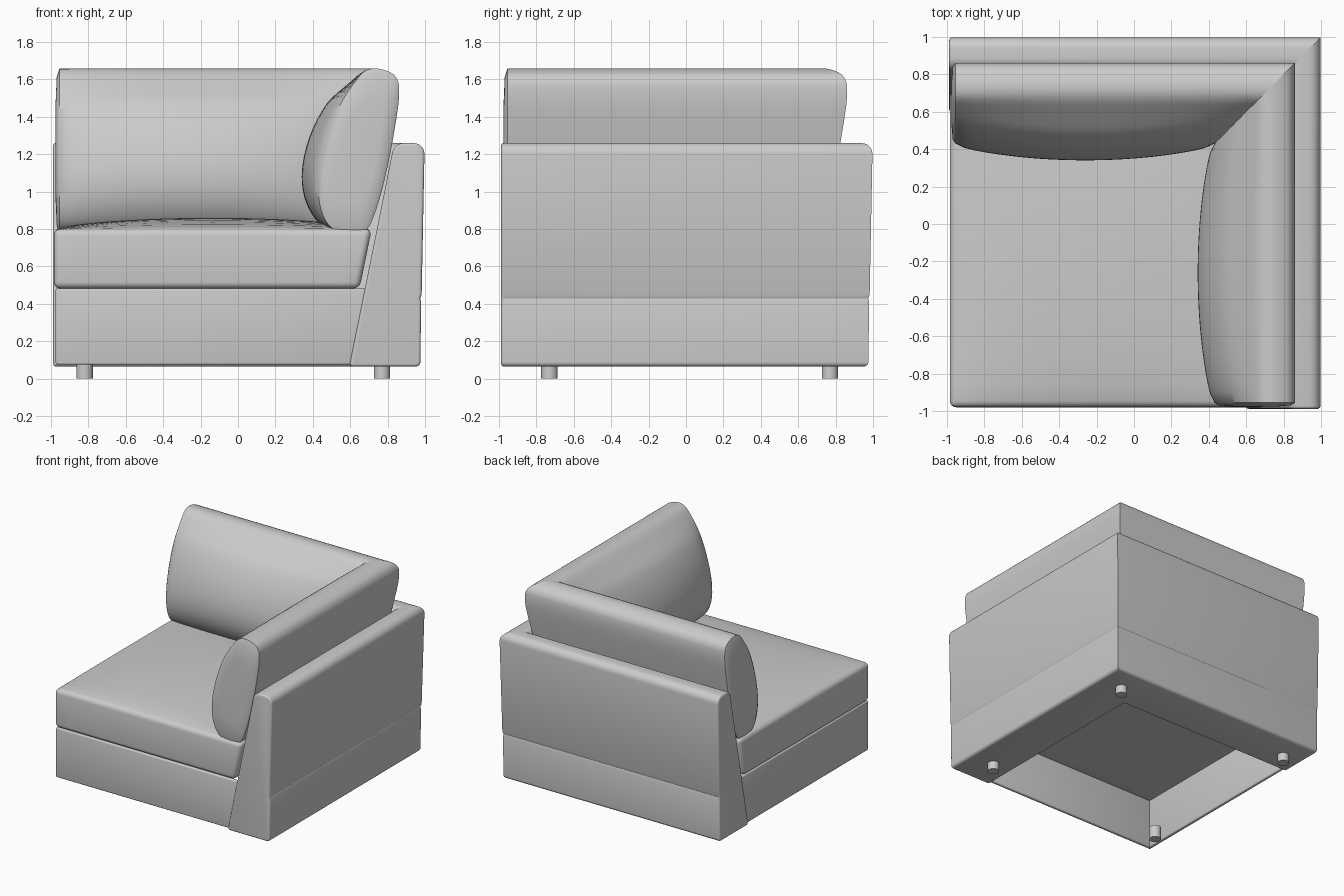
import bpy, bmesh, math
from mathutils import Vector, Matrix
from mathutils.geometry import interpolate_bezier

if "Cube" in bpy.data.objects:
    bpy.data.objects.remove(bpy.data.objects["Cube"])

SWAP = Matrix(((0, 1, 0, 0), (1, 0, 0, 0), (0, 0, 1, 0), (0, 0, 0, 1)))


def finish(name, bm, bevel=0.0, segments=4):
    bmesh.ops.recalc_face_normals(bm, faces=bm.faces)
    mesh = bpy.data.meshes.new(name)
    bm.to_mesh(mesh)
    bm.free()
    obj = bpy.data.objects.new(name, mesh)
    bpy.context.collection.objects.link(obj)
    bpy.ops.object.select_all(action='DESELECT')
    obj.select_set(True)
    bpy.context.view_layer.objects.active = obj
    if bevel:
        mod = obj.modifiers.new("Bevel", 'BEVEL')
        mod.width, mod.segments = bevel, segments
        mod.limit_method, mod.angle_limit = 'ANGLE', math.radians(40)
        bpy.ops.object.modifier_apply(modifier=mod.name)
    bpy.ops.object.shade_smooth_by_angle(angle=math.radians(35))
    return obj


def mirror_diagonal(obj, name):
    """Copy a part across the plane x = y."""
    twin = obj.copy()
    twin.data = obj.data.copy()
    twin.name = twin.data.name = name
    twin.data.transform(SWAP)
    twin.data.flip_normals()
    bpy.context.collection.objects.link(twin)


def rounded(corners):
    """Profile from (x, z, corner radius)."""
    out, n = [], len(corners)
    for i, (x, z, r) in enumerate(corners):
        p = Vector((x, z))
        if not r:
            out.append(p)
            continue
        a = p + (Vector(corners[i - 1][:2]) - p).normalized() * r
        b = p + (Vector(corners[(i + 1) % n][:2]) - p).normalized() * r
        out += [q.to_2d() for q in interpolate_bezier(a, a.lerp(p, .55), b.lerp(p, .55), b, 7)]
    return out


def smooth_loop(pts, steps=5):
    """Closed smooth curve through the points."""
    v, out, n = [Vector(p) for p in pts], [], len(pts)
    for i in range(n):
        a, b, c, d = v[i - 1], v[i], v[(i + 1) % n], v[(i + 2) % n]
        k = (c - b).length / 3
        curve = interpolate_bezier(b, b + (c - a).normalized() * k,
                                   c - (d - b).normalized() * k, c, steps + 1)
        out += [q.to_2d() for q in curve[:-1]]
    return out


def sweep(name, profile, y0, rings=1, bulge=0.0, puff=0.0, bevel=0.0):
    """Run an xz profile from the front end y0 to the mitre plane y = x."""
    bm = bmesh.new()
    loops = []
    for i in range(rings + 1):
        t = i / rings
        swell = bulge * max(0, math.sin(math.pi * t)) ** 0.6
        loop = []
        for x, z in profile:
            inner = min(1, max(0, (0.70 - x) / 0.14))
            height = max(0, math.sin(math.pi * (z - 0.74) / 0.95)) ** 0.7 if bulge else 0
            loop.append(bm.verts.new((x - swell * inner * height, y0 + t * (x - y0), z)))
        loops.append(loop)
    if puff:
        mid = sum(profile, Vector((0, 0))) / len(profile)
        for s, d in ((0.9, 0.7), (0.6, 1.0)):
            ring = [mid.lerp(p, s) for p in profile]
            loops.insert(0, [bm.verts.new((p.x, y0 - puff * d, p.y)) for p in ring])
    n = len(profile)
    for a, b in zip(loops, loops[1:]):
        for j in range(n):
            bm.faces.new((a[j], a[(j + 1) % n], b[(j + 1) % n], b[j]))
    bm.faces.new(loops[0])
    return finish(name, bm, bevel)


# Arm and back panels: tapered section with a shallow outer seam, mitred corner
panel = rounded([(0.595, 0.065, 0.02), (0.975, 0.065, 0.025), (0.979, 0.41, 0),
                 (0.974, 0.43, 0), (0.982, 0.45, 0), (0.998, 1.26, 0.06),
                 (0.835, 1.26, 0.05)])
arm = sweep("arm_panel", panel, -0.988, bevel=0.018)
mirror_diagonal(arm, "back_panel")

# Loose cushions leaning on the arm and the back
pillow = smooth_loop([(0.70, 1.655), (0.82, 1.635), (0.86, 1.57), (0.845, 1.38),
                      (0.78, 1.05), (0.71, 0.83), (0.66, 0.78), (0.54, 0.785),
                      (0.465, 0.85), (0.43, 1.0), (0.455, 1.2), (0.53, 1.43),
                      (0.62, 1.58)])
cushion = sweep("arm_cushion", pillow, -0.955, rings=28, bulge=0.10, puff=0.02)
mirror_diagonal(cushion, "back_cushion")

# Seat cushion: crowned top, hidden sides sloped to follow the panels
bm = bmesh.new()
bmesh.ops.create_cube(bm, size=2)
flat = [e for e in bm.edges if abs(e.verts[0].co.z - e.verts[1].co.z) < 0.1]
bmesh.ops.subdivide_edges(bm, edges=flat, cuts=13, use_grid_fill=True)
for v in bm.verts:
    u, w, top = v.co.x, v.co.y, v.co.z > 0
    far = 0.715 if top else 0.65
    crown = 0.06 * (1 - u ** 2) ** 0.7 * (1 - w ** 2) ** 0.7 if top and abs(u) < 1 and abs(w) < 1 else 0
    v.co = (-0.985 + (u + 1) / 2 * (far + 0.985),
            -0.98 + (w + 1) / 2 * (far + 0.98),
            0.80 + crown if top else 0.482)
finish("seat_cushion", bm, 0.035)

# Thin base rails around the hollow underside
bm = bmesh.new()
bmesh.ops.create_cube(bm, size=1)
for v in bm.verts:
    v.co = (-0.975 if v.co.x < 0 else 0.70,
            -0.975 if v.co.y < 0 else -0.945,
            0.075 if v.co.z < 0 else 0.482)
rail = finish("front_rail", bm, 0.01, 3)
mirror_diagonal(rail, "side_rail")

# Round feet
for side, x in (("left", -0.82), ("right", 0.77)):
    for end, y in (("front", -0.73), ("back", 0.77)):
        bm = bmesh.new()
        bmesh.ops.create_cone(bm, cap_ends=True, segments=24, radius1=0.044,
                              radius2=0.044, depth=0.10,
                              matrix=Matrix.Translation((x, y, 0.05)))
        finish(f"{end}_{side}_foot", bm)
